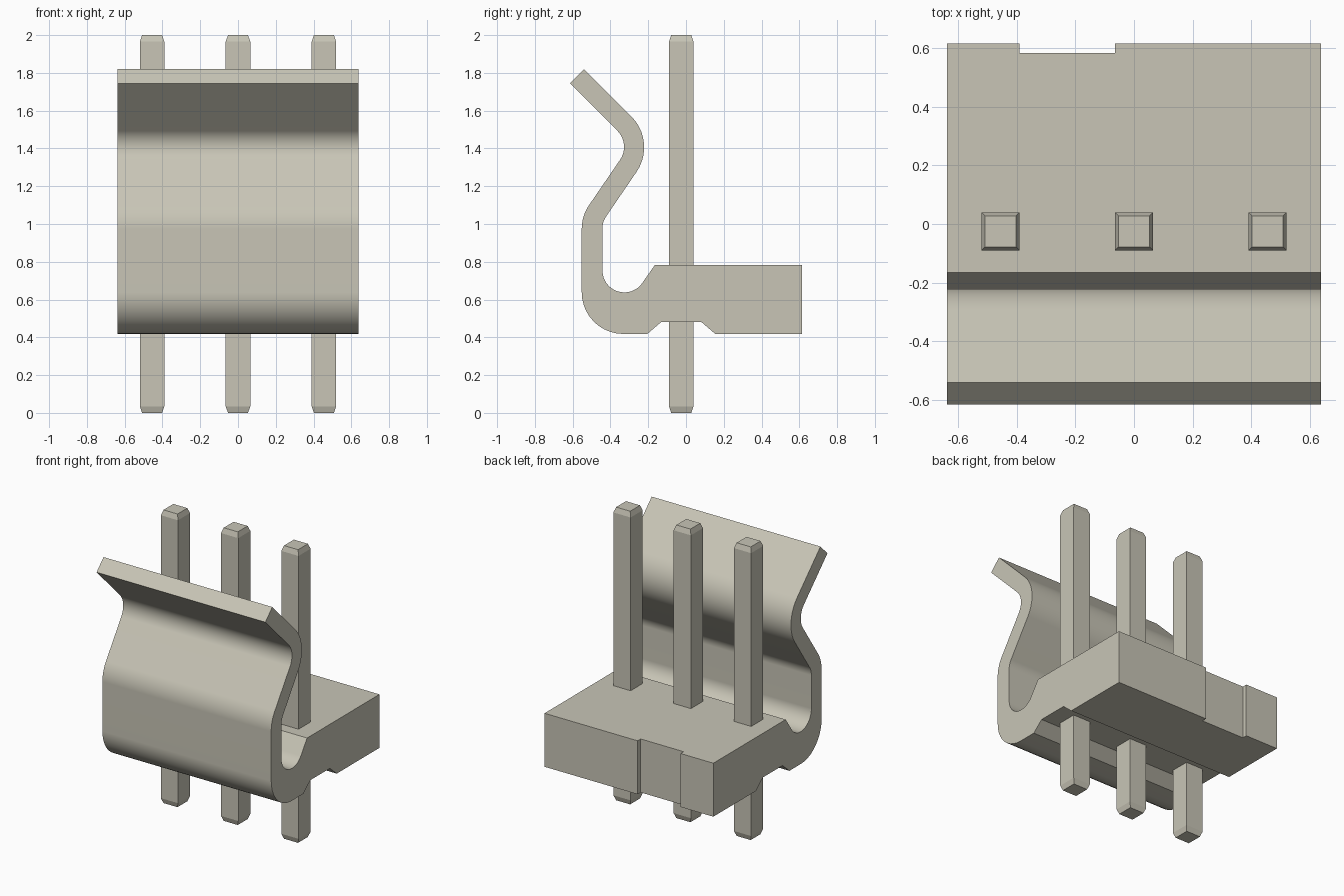
import bpy
import bmesh
import math
from mathutils import Vector

cube = bpy.data.objects.get("Cube")
if cube:
    bpy.data.objects.remove(cube, do_unlink=True)

# Warm grey finish shared by every part
mat = bpy.data.materials.new("warm_grey")
mat.use_nodes = True
COLOUR = (0.58, 0.56, 0.47, 1)
mat.diffuse_color = COLOUR
mat.node_tree.nodes["Principled BSDF"].inputs["Base Color"].default_value = COLOUR


def make_object(name, bm):
    bmesh.ops.recalc_face_normals(bm, faces=bm.faces[:])
    mesh = bpy.data.meshes.new(name)
    bm.to_mesh(mesh)
    bm.free()
    mesh.materials.append(mat)
    obj = bpy.data.objects.new(name, mesh)
    bpy.context.collection.objects.link(obj)
    return obj


def box(bm, lo, hi):
    verts = bmesh.ops.create_cube(bm, size=1)["verts"]
    for v in verts:
        v.co = [a + (c + 0.5) * (b - a) for a, b, c in zip(lo, hi, v.co)]


def rounded(corners, steps=10):
    """Replace each (y, z, radius) corner with a tangent arc."""
    points = []
    for i, (y, z, r) in enumerate(corners):
        p = Vector((y, z))
        if r == 0:
            points.append(p)
            continue
        a = (Vector(corners[i - 1][:2]) - p).normalized()
        b = (Vector(corners[(i + 1) % len(corners)][:2]) - p).normalized()
        half = a.angle(b) / 2
        centre = p + (a + b).normalized() * (r / math.sin(half))
        start = p + a * (r / math.tan(half)) - centre
        end = p + b * (r / math.tan(half)) - centre
        sweep = start.angle(end)
        for k in range(steps + 1):
            t = k / steps
            points.append(centre + (start * math.sin((1 - t) * sweep)
                                    + end * math.sin(t * sweep)) / math.sin(sweep))
    return points


# Housing side profile: base block, hooked latch wall and underside groove
HALF_WIDTH = 0.637
profile = rounded([
    (0.615, 0.418, 0), (0.615, 0.783, 0), (-0.165, 0.783, 0),
    (-0.266, 0.638, 0.115), (-0.442, 0.638, 0.115),
    (-0.442, 1.012, 0.11), (-0.154, 1.434, 0.23),
    (-0.54, 1.82, 0), (-0.615, 1.745, 0),
    (-0.2925, 1.4225, 0.12), (-0.552, 1.043, 0.22),
    (-0.552, 0.418, 0.22),
    (-0.205, 0.418, 0), (-0.13, 0.482, 0), (0.08, 0.482, 0), (0.155, 0.418, 0),
])
bm = bmesh.new()
cap = bm.faces.new([bm.verts.new((-HALF_WIDTH, p.x, p.y)) for p in profile])
side = bmesh.ops.extrude_face_region(bm, geom=[cap], use_keep_orig=True)["geom"]
moved = [g for g in side if isinstance(g, bmesh.types.BMVert)]
bmesh.ops.translate(bm, verts=moved, vec=(2 * HALF_WIDTH, 0, 0))
housing = make_object("latched_housing", bm)

# Shallow keying notch in the back wall
bm = bmesh.new()
box(bm, (-0.39, 0.582, 0.3), (-0.065, 0.7, 0.9))
cutter = make_object("notch_cutter", bm)
cutter.hide_render = True
notch = housing.modifiers.new("notch", "BOOLEAN")
notch.operation = "DIFFERENCE"
notch.solver = "EXACT"
notch.object = cutter
bpy.context.view_layer.objects.active = housing
housing.select_set(True)
bpy.ops.object.modifier_apply(modifier=notch.name)
bpy.data.objects.remove(cutter, do_unlink=True)

# Smooth bends, crisp corners
bpy.ops.object.shade_smooth_by_angle(angle=math.radians(25))
weighted = housing.modifiers.new("weighted_normals", "WEIGHTED_NORMAL")
weighted.keep_sharp = True

# Three square pins with chamfered tips
for name, x in (("right_pin", -0.455), ("middle_pin", 0), ("left_pin", 0.455)):
    bm = bmesh.new()
    rings = []
    for z, half in ((0, 0.053), (0.035, 0.065), (1.965, 0.065), (2, 0.053)):
        rings.append([bm.verts.new((x + sx * half, -0.025 + sy * half, z))
                      for sx, sy in ((-1, -1), (1, -1), (1, 1), (-1, 1))])
    for low, high in zip(rings, rings[1:]):
        for i in range(4):
            j = (i + 1) % 4
            bm.faces.new((low[i], low[j], high[j], high[i]))
    bm.faces.new(rings[0])
    bm.faces.new(rings[-1])
    make_object(name, bm)
